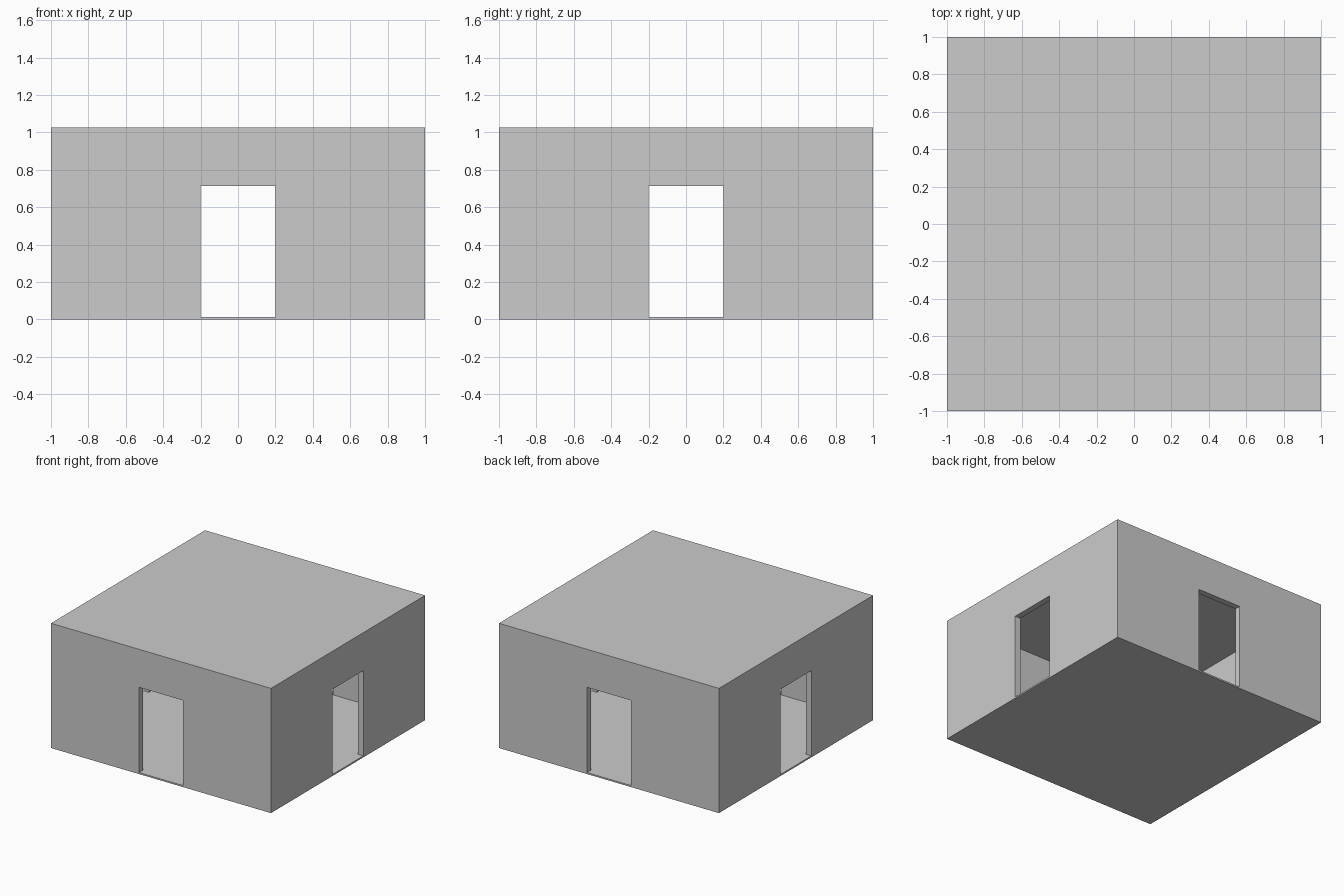
import bpy, bmesh
from math import pi
from mathutils import Matrix, Vector

if "Cube" in bpy.data.objects:
    bpy.data.objects.remove(bpy.data.objects["Cube"])

HALF = 1.0       # half the room width
WALL = 0.05      # wall thickness
SLAB = 0.0125    # floor and ceiling thickness
HEIGHT = 1.0     # wall height
DOOR_W, DOOR_H = 0.4, 0.7


def finish(bm, name):
    bmesh.ops.recalc_face_normals(bm, faces=bm.faces)
    mesh = bpy.data.meshes.new(name)
    bm.to_mesh(mesh)
    bm.free()
    obj = bpy.data.objects.new(name, mesh)
    bpy.context.collection.objects.link(obj)
    return obj


def slab(name, z):
    bm = bmesh.new()
    bmesh.ops.create_cube(bm, size=1, matrix=Matrix.Translation((0, 0, z + SLAB / 2))
                          @ Matrix.Diagonal((2 * HALF, 2 * HALF, SLAB, 1)))
    finish(bm, name)


def wall(name, half_len, angle):
    # Wall outline with a doorway, extruded inwards, then turned into place
    d, z0, z1 = DOOR_W / 2, SLAB, SLAB + HEIGHT
    zd = z0 + DOOR_H
    outline = [(-half_len, z0), (-d, z0), (-d, zd), (d, zd),
               (d, z0), (half_len, z0), (half_len, z1), (-half_len, z1)]
    bm = bmesh.new()
    face = bm.faces.new([bm.verts.new((x, -HALF, z)) for x, z in outline])
    ext = bmesh.ops.extrude_face_region(bm, geom=[face], use_keep_orig=True)
    moved = [g for g in ext["geom"] if isinstance(g, bmesh.types.BMVert)]
    bmesh.ops.translate(bm, verts=moved, vec=Vector((0, WALL, 0)))
    bmesh.ops.rotate(bm, verts=bm.verts, matrix=Matrix.Rotation(angle, 3, 'Z'))
    finish(bm, name)


# Floor and ceiling
slab("floor", 0)
slab("ceiling", SLAB + HEIGHT)

# Four walls; the side walls fit between the front and back ones
for i, side in enumerate(("front", "right", "back", "left")):
    wall(side + "_wall", HALF - WALL * (i % 2), i * pi / 2)
